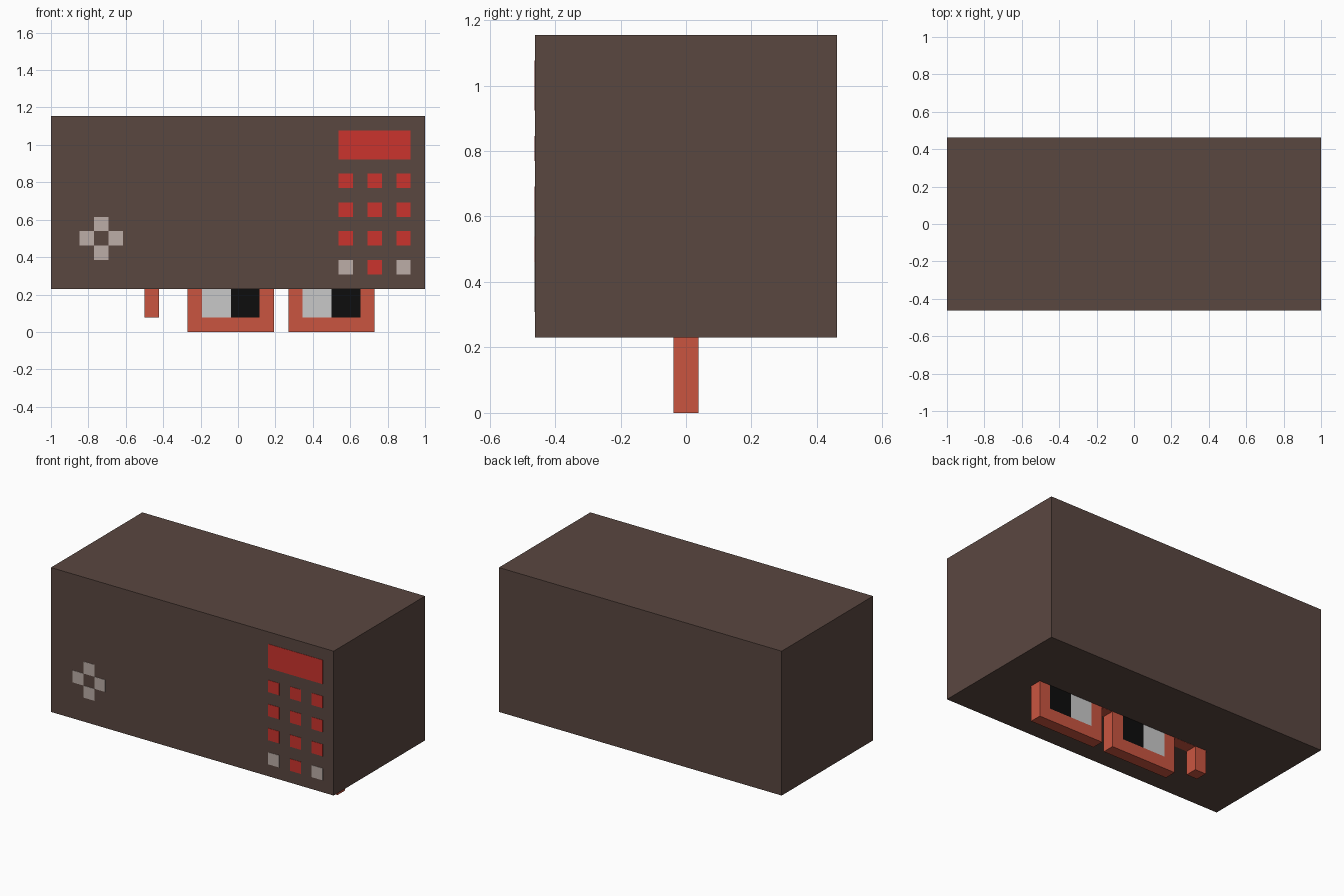
import bpy
import bmesh
from mathutils import Matrix, Vector

if "Cube" in bpy.data.objects:
    bpy.data.objects.remove(bpy.data.objects["Cube"])

U = 1 / 13  # one pixel of the block grid; the body is 26 pixels wide


def material(name, hex_colour):
    def linear(c):
        return c / 12.92 if c <= 0.04045 else ((c + 0.055) / 1.055) ** 2.4
    rgb = [linear(int(hex_colour[i:i + 2], 16) / 255) for i in (0, 2, 4)]
    mat = bpy.data.materials.new(name)
    mat.diffuse_color = (*rgb, 1)
    mat.use_nodes = True
    mat.node_tree.nodes["Principled BSDF"].inputs["Base Color"].default_value = mat.diffuse_color
    return mat


BROWN = material("brown casing", "5A4740")
RED = material("red controls", "CB342D")
GREY = material("warm grey", "BCADA7")
ORANGE = material("orange frame", "CA5540")
WHITE = material("lens white", "C9C9C9")
BLACK = material("lens black", "0D0D0D")


def box(name, x, y, z, mat, hollow=False):
    """Box from (min, max) ranges; hollow cuts a window through it along y."""
    bm = bmesh.new()
    ranges = (x, y, z)
    centre = Vector([(a + b) / 2 for a, b in ranges])
    size = Vector([b - a for a, b in ranges])
    bmesh.ops.create_cube(bm, size=1,
                          matrix=Matrix.Translation(centre) @ Matrix.Diagonal((*size, 1)))
    if hollow:
        bm.normal_update()
        sides = [f for f in bm.faces if abs(f.normal.y) > 0.9]
        bmesh.ops.inset_individual(bm, faces=sides, thickness=U, use_even_offset=True)
        rims = [e for f in sides for e in f.edges]
        bmesh.ops.delete(bm, geom=sides, context='FACES_ONLY')
        bmesh.ops.bridge_loops(bm, edges=rims)
        bmesh.ops.recalc_face_normals(bm, faces=bm.faces[:])
    mesh = bpy.data.meshes.new(name)
    bm.to_mesh(mesh)
    bm.free()
    mesh.materials.append(mat)
    obj = bpy.data.objects.new(name, mesh)
    bpy.context.collection.objects.link(obj)
    return obj


def plate(name, col, row, mat, w=1, h=1):
    """Thin coloured plate on the front, placed by pixel column and row."""
    x, z = -1 + col * U, row * U
    return box(name, (x, x + w * U), (-6 * U - 0.002, -6 * U), (z, z + h * U), mat)


# Casing
box("casing", (-1, 1), (-6 * U, 6 * U), (3 * U, 15 * U), BROWN)

# Display and keypad
plate("display", 20, 12, RED, 5, 2)
for row in (4, 6, 8, 10):
    for col in (20, 22, 24):
        corner = row == 4 and col != 22
        plate("keypad_button", col, row, GREY if corner else RED)

# Four-way emblem at lower left
for col, row in ((2, 6), (4, 6), (3, 5), (3, 7)):
    plate("direction_mark", col, row, GREY)

# Square spectacles, mostly sunk into the casing
DEPTH = (-U / 2, U / 2)
for left in (-3.5 * U, 3.5 * U):
    box("lens_frame", (left, left + 6 * U), DEPTH, (0, 6 * U), ORANGE, hollow=True)
    box("lens_white", (left + U, left + 3 * U), DEPTH, (U, 5 * U), WHITE)
    box("lens_black", (left + 3 * U, left + 5 * U), DEPTH, (U, 5 * U), BLACK)

# Bridge and side arm; undersides sit just proud of the casing
RAIL = (3 * U - 0.001, 4 * U)
box("bridge", (2.5 * U, 3.5 * U), DEPTH, RAIL, ORANGE)
box("arm", (-5.5 * U, -3.5 * U), DEPTH, RAIL, ORANGE)
box("arm_tip", (-6.5 * U, -5.5 * U), DEPTH, (U, 4 * U), ORANGE)
